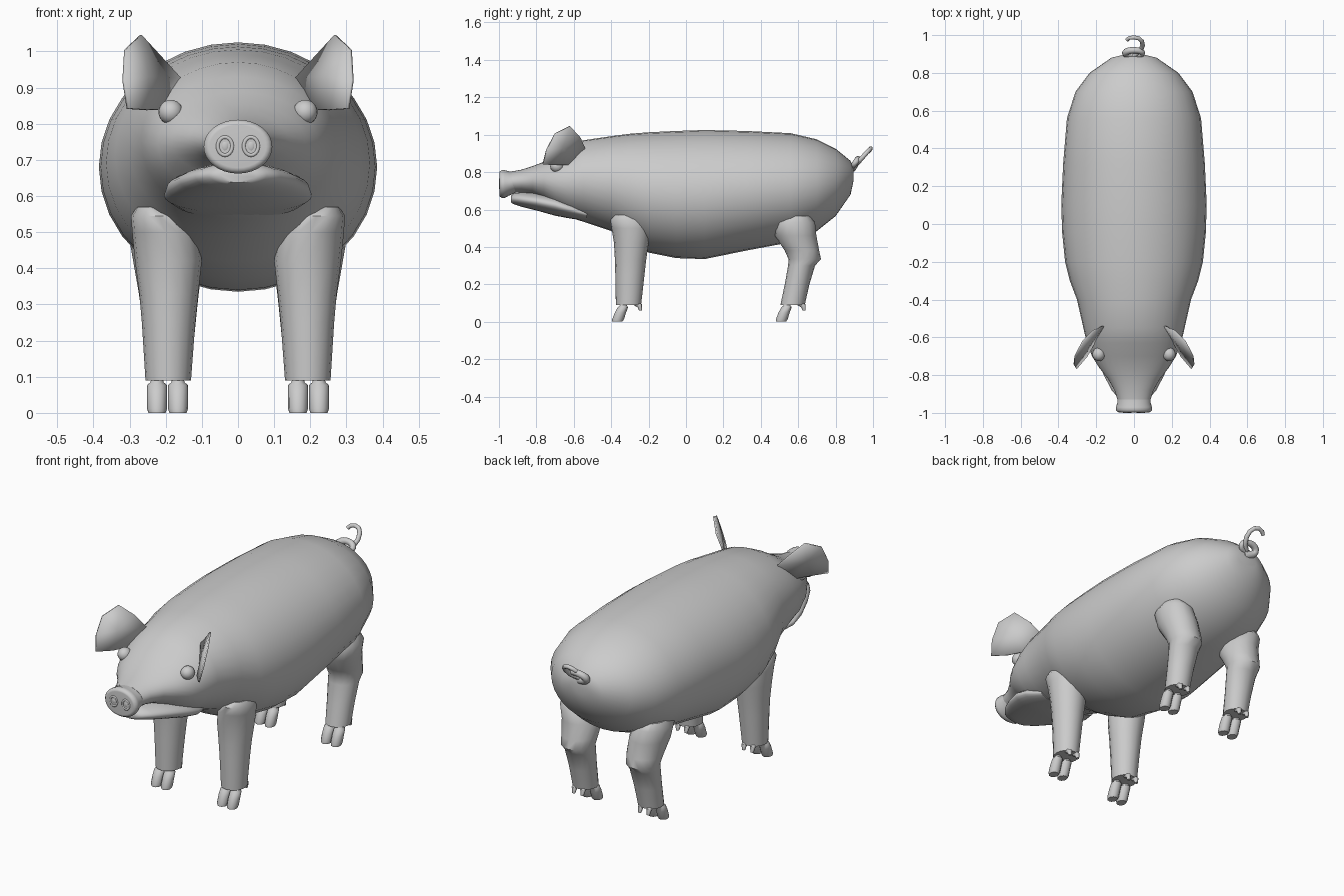
import bpy, bmesh, math
from mathutils import Vector

if "Cube" in bpy.data.objects:
    bpy.data.objects.remove(bpy.data.objects["Cube"])


def material(name, value):
    m = bpy.data.materials.new(name)
    m.diffuse_color = (value, value, value, 1)
    m.use_nodes = True
    m.node_tree.nodes["Principled BSDF"].inputs["Base Color"].default_value = m.diffuse_color
    return m


skin = material("grey_skin", 0.6)


def finish(name, bm, angle=50, subdiv=0):
    bmesh.ops.recalc_face_normals(bm, faces=bm.faces)
    me = bpy.data.meshes.new(name)
    bm.to_mesh(me)
    bm.free()
    ob = bpy.data.objects.new(name, me)
    bpy.context.collection.objects.link(ob)
    me.materials.append(skin)
    if subdiv:
        ob.modifiers.new("smooth", 'SUBSURF').levels = subdiv
        ob.modifiers["smooth"].render_levels = subdiv
    bpy.ops.object.select_all(action='DESELECT')
    ob.select_set(True)
    bpy.context.view_layer.objects.active = ob
    bpy.ops.object.shade_smooth_by_angle(angle=math.radians(angle))
    return ob


def skin_rings(bm, rings):
    """Bridge equal point rings and cap both ends."""
    loops = [[bm.verts.new(p) for p in r] for r in rings]
    n = len(loops[0])
    for a, b in zip(loops, loops[1:]):
        for i in range(n):
            j = (i + 1) % n
            bm.faces.new((a[i], a[j], b[j], b[i]))
    bm.faces.new(loops[0])
    bm.faces.new(loops[-1])


def ring_y(y, top, bottom, hw, n=32):
    c, h = (top + bottom) / 2, (top - bottom) / 2
    return [(hw * math.cos(2 * math.pi * i / n), y, c + h * math.sin(2 * math.pi * i / n))
            for i in range(n)]


def ring_z(z, x0, x1, y0, y1, n=16):
    cx, cy, rx, ry = (x0 + x1) / 2, (y0 + y1) / 2, (x1 - x0) / 2, (y1 - y0) / 2
    return [(cx + rx * math.cos(2 * math.pi * i / n), cy + ry * math.sin(2 * math.pi * i / n), z)
            for i in range(n)]


def tube(name, pts, radii, n=10):
    """Round tube along a path, with its own radius at each point."""
    pts = [Vector(p) for p in pts]
    rings, u = [], None
    for i, p in enumerate(pts):
        t = (pts[min(i + 1, len(pts) - 1)] - pts[max(i - 1, 0)]).normalized()
        u = t.orthogonal() if u is None else u - t * u.dot(t)
        u.normalize()
        v = t.cross(u)
        rings.append([p + radii[i] * (u * math.cos(2 * math.pi * k / n) + v * math.sin(2 * math.pi * k / n))
                      for k in range(n)])
    bm = bmesh.new()
    skin_rings(bm, rings)
    return finish(name, bm)


def ellipsoid(name, loc, size):
    bm = bmesh.new()
    bmesh.ops.create_uvsphere(bm, u_segments=20, v_segments=12, radius=1)
    for v in bm.verts:
        v.co = Vector(loc) + Vector(a * b for a, b in zip(v.co, size))
    return finish(name, bm)


# Body and upper head: y, top, bottom, half width
bm = bmesh.new()
skin_rings(bm, [ring_y(*r) for r in (
    (0.895, 0.82, 0.75, 0.06), (0.88, 0.86, 0.68, 0.12), (0.80, 0.925, 0.565, 0.235),
    (0.70, 0.975, 0.485, 0.31), (0.56, 1.008, 0.425, 0.355), (0.32, 1.02, 0.38, 0.375),
    (0.10, 1.025, 0.335, 0.385), (-0.05, 1.02, 0.34, 0.38), (-0.20, 1.013, 0.37, 0.365),
    (-0.30, 1.005, 0.42, 0.34), (-0.40, 0.992, 0.485, 0.302), (-0.55, 0.97, 0.535, 0.268),
    (-0.63, 0.93, 0.56, 0.25), (-0.70, 0.888, 0.60, 0.222), (-0.76, 0.855, 0.65, 0.185),
    (-0.82, 0.832, 0.68, 0.138), (-0.88, 0.813, 0.69, 0.103), (-0.93, 0.804, 0.69, 0.088))])
finish("body", bm)

# Snout with a rounded rim
bm = bmesh.new()
skin_rings(bm, [ring_y(*r) for r in (
    (-0.90, 0.806, 0.695, 0.088), (-0.945, 0.803, 0.675, 0.088), (-0.97, 0.811, 0.662, 0.095),
    (-0.985, 0.811, 0.662, 0.095), (-0.996, 0.803, 0.67, 0.086), (-0.997, 0.796, 0.678, 0.078))])
finish("snout", bm)

# Lower jaw
bm = bmesh.new()
skin_rings(bm, [ring_y(*r) for r in (
    (-0.935, 0.673, 0.637, 0.05), (-0.925, 0.685, 0.63, 0.08), (-0.88, 0.692, 0.615, 0.118),
    (-0.80, 0.69, 0.595, 0.16), (-0.70, 0.68, 0.567, 0.197), (-0.62, 0.65, 0.552, 0.205),
    (-0.53, 0.61, 0.54, 0.17))])
finish("lower_jaw", bm)

# Leg sections: z, x inner, x outer, y front, y back
FRONT = ((0.09, 0.13, 0.256, -0.375, -0.24), (0.25, 0.118, 0.266, -0.378, -0.222),
         (0.33, 0.11, 0.273, -0.38, -0.213), (0.42, 0.10, 0.285, -0.385, -0.20),
         (0.50, 0.11, 0.293, -0.398, -0.19), (0.545, 0.14, 0.296, -0.405, -0.20),
         (0.57, 0.19, 0.28, -0.38, -0.24))
HIND = ((0.09, 0.13, 0.256, 0.505, 0.635), (0.20, 0.122, 0.262, 0.528, 0.66),
        (0.30, 0.112, 0.27, 0.546, 0.69), (0.335, 0.108, 0.275, 0.548, 0.722),
        (0.38, 0.102, 0.283, 0.528, 0.712), (0.46, 0.10, 0.297, 0.475, 0.697),
        (0.53, 0.13, 0.31, 0.468, 0.69), (0.565, 0.19, 0.29, 0.51, 0.66))

# Ear outline, starting at the rear root
EAR = ((0.16, -0.54, 0.925), (0.215, -0.565, 0.985), (0.27, -0.62, 1.045), (0.312, -0.70, 1.005),
       (0.317, -0.745, 0.92), (0.305, -0.765, 0.842), (0.25, -0.70, 0.838), (0.20, -0.61, 0.84))

for s, side in ((1, "right"), (-1, "left")):
    for pos, secs, y in (("front", FRONT, -0.365), ("hind", HIND, 0.51)):
        bm = bmesh.new()
        skin_rings(bm, [ring_z(z, s * a, s * b, c, d) for z, a, b, c, d in secs])
        finish(f"{pos}_leg_{side}", bm)
        # Two slanted toes and two dewclaws
        for k, (x, xc) in enumerate(((0.166, 0.17), (0.224, 0.22))):
            bm = bmesh.new()
            skin_rings(bm, [ring_z(z, s * x - w, s * x + w, y + a, y + b, 12) for z, w, a, b in (
                (0.0, 0.024, -0.03, 0.025), (0.012, 0.028, -0.03, 0.033), (0.05, 0.028, -0.015, 0.045),
                (0.077, 0.027, 0.0, 0.055), (0.085, 0.018, 0.01, 0.05), (0.1, 0.015, 0.015, 0.045))])
            finish(f"{pos}_toe_{side}_{k + 1}", bm)
            tube(f"{pos}_dewclaw_{side}_{k + 1}",
                 [(s * xc, y + 0.09, 0.10), (s * xc, y + 0.118, 0.085), (s * xc, y + 0.122, 0.06)],
                 [0.012, 0.014, 0.008], 8)

    # Ear: shallow cupped plate
    bm = bmesh.new()
    rim = [bm.verts.new((s * x, yy, z)) for x, yy, z in EAR]
    mid = bm.verts.new((s * 0.25, -0.66, 0.93))
    for i in range(len(rim)):
        bm.faces.new((rim[i], rim[(i + 1) % len(rim)], mid))
    ear = finish(f"ear_{side}", bm)
    mod = ear.modifiers.new("thickness", 'SOLIDIFY')
    mod.thickness, mod.offset = 0.008, 0

    ellipsoid(f"eye_{side}", (s * 0.186, -0.69, 0.832), (0.034, 0.036, 0.034))

    # Nostril: raised oval ring with an inner bead
    loop = [2 * math.pi * i / 20 for i in range(21)]
    tube(f"nostril_ring_{side}",
         [(s * 0.036 + 0.02 * math.cos(a), -0.994, 0.738 + 0.025 * math.sin(a)) for a in loop],
         [0.006] * 21, 8)
    ellipsoid(f"nostril_bead_{side}", (s * 0.036, -0.994, 0.738), (0.011, 0.005, 0.015))

# Curly tail: coil at the root, then a rising hook
coil = [(0.045 * math.sin(a), 0.905 + 0.015 * math.cos(a), 0.835 + 0.022 * math.cos(a) + 0.002 * a)
        for a in [math.pi * (1 + i / 8) for i in range(17)]]
hook = [(0.035, 0.92, 0.852), (0.046, 0.945, 0.88), (0.042, 0.967, 0.905), (0.025, 0.983, 0.922),
        (0.0, 0.988, 0.927), (-0.025, 0.985, 0.92), (-0.037, 0.975, 0.908)]
path = [(0, 0.86, 0.82)] + coil + hook
tube("tail", path, [0.021 - 0.011 * i / (len(path) - 1) for i in range(len(path))])
